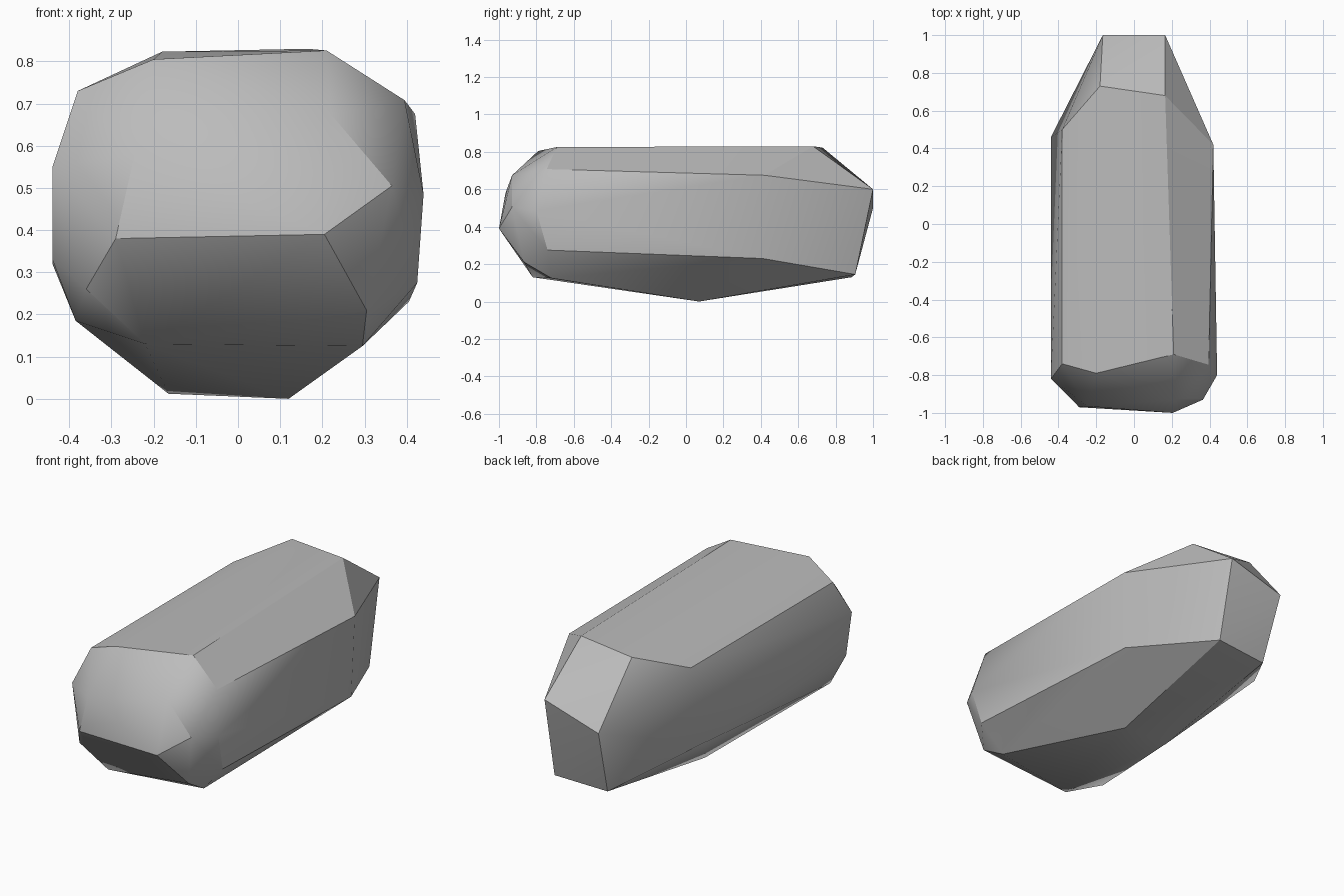
import bpy
import bmesh
import math

# Remove the default cube only
default_cube = bpy.data.objects.get("Cube")
if default_cube:
    bpy.data.objects.remove(default_cube, do_unlink=True)


def make_material(name, colour):
    material = bpy.data.materials.new(name)
    material.use_nodes = True
    material.diffuse_color = colour
    material.node_tree.nodes["Principled BSDF"].inputs["Base Color"].default_value = colour
    return material


def build_hull(name, corner_groups, material):
    """Wrap a tight faceted skin around all corner points."""
    bm = bmesh.new()
    for group in corner_groups:
        for corner in group:
            bm.verts.new(corner)
    hull = bmesh.ops.convex_hull(bm, input=bm.verts[:])
    # Drop corners swallowed by the skin
    loose = [v for v in bm.verts if not v.link_faces]
    bmesh.ops.delete(bm, geom=loose, context="VERTS")
    bmesh.ops.recalc_face_normals(bm, faces=bm.faces[:])

    mesh = bpy.data.meshes.new(name)
    bm.to_mesh(mesh)
    bm.free()
    mesh.materials.append(material)
    stone = bpy.data.objects.new(name, mesh)
    bpy.context.collection.objects.link(stone)
    return stone


# Upper plateau, with its sloping shoulders
crown = [
    (.21, -.69, .826), (-.2, -.79, .805), (-.18, .73, .823), (.165, .68, .83),
    (-.38, -.74, .73), (-.38, .5, .73), (.395, -.745, .708), (.42, .42, .675),
]

# Rounded, chipped front end
nose = [
    (.22, -.93, .675), (.365, -.93, .505), (.205, -1, .39),
    (-.29, -.97, .38), (-.245, -.965, .58), (.305, -.865, .21),
    (-.22, -.82, .13), (-.36, -.87, .26),
]

# Widest corners along both flanks
flanks = [
    (.44, -.8, .485), (.425, -.74, .275), (.405, .41, .23),
    (-.44, -.82, .55), (-.44, -.77, .33), (-.44, .46, .32),
]

# Tapered back end
tail = [(.165, 1, .6), (-.165, 1, .5), (.17, .905, .145), (-.14, .885, .13)]

# Shallow keel underneath
keel = [(.12, .07, 0), (-.165, .07, .012), (.295, -.72, .125), (-.385, -.71, .185)]

stone_grey = make_material("stone grey", (.5, .5, .5, 1))
stone = build_hull("long_stone", [crown, nose, flanks, tail, keel], stone_grey)

# Soft facets with crisp main edges
bpy.ops.object.select_all(action="DESELECT")
stone.select_set(True)
bpy.context.view_layer.objects.active = stone
bpy.ops.object.shade_smooth_by_angle(angle=math.radians(30))
